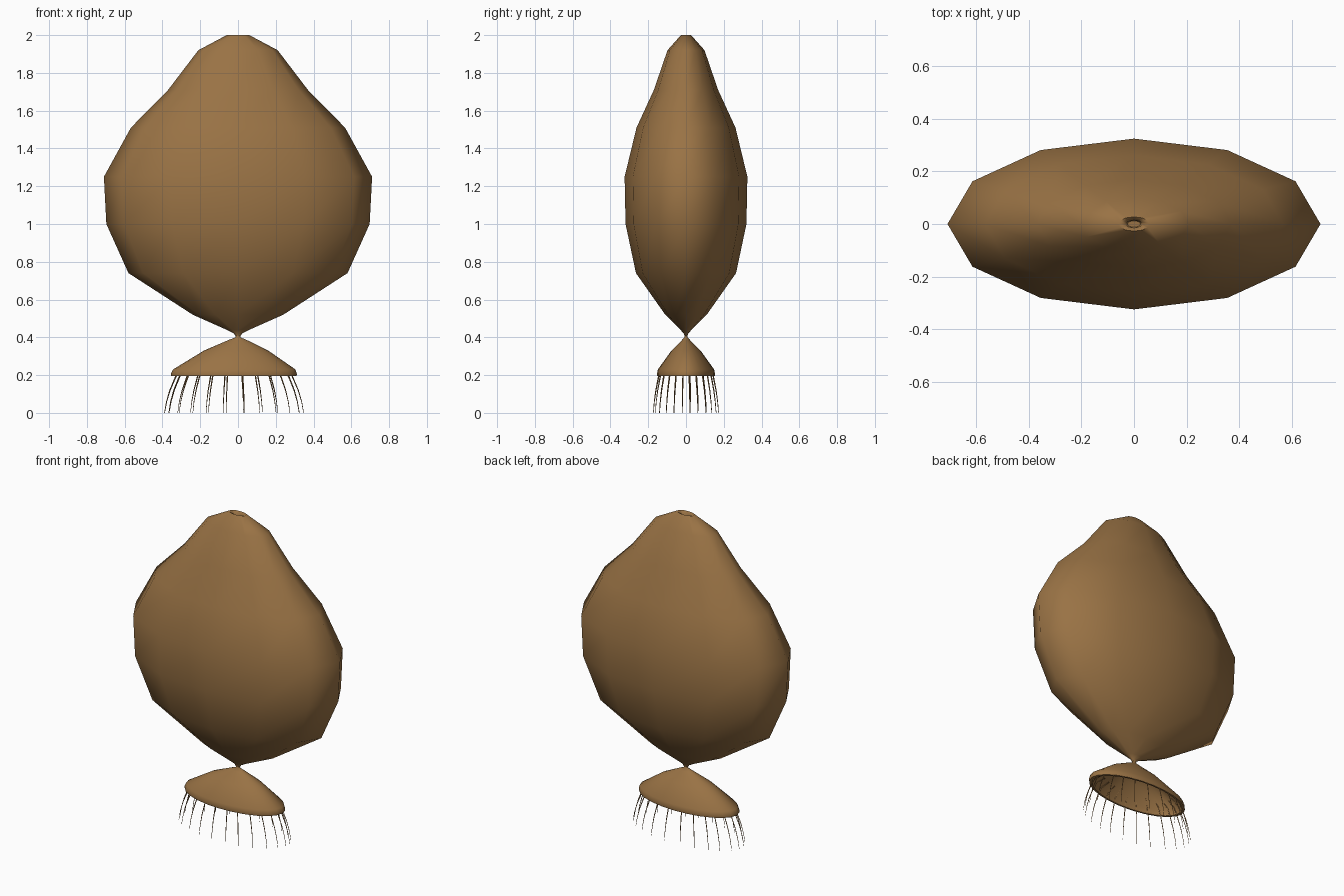
import bpy, bmesh, math, random

if "Cube" in bpy.data.objects:
    bpy.data.objects.remove(bpy.data.objects["Cube"])

random.seed(4)


def material(name, rgb):
    m = bpy.data.materials.new(name)
    m.diffuse_color = (*rgb, 1)
    m.use_nodes = True
    m.node_tree.nodes["Principled BSDF"].inputs["Base Color"].default_value = m.diffuse_color
    return m


BROWN = material("warm_brown", (0.32, 0.17, 0.059))


def finish(bm, name, angle):
    me = bpy.data.meshes.new(name)
    bmesh.ops.recalc_face_normals(bm, faces=bm.faces)
    bm.to_mesh(me)
    bm.free()
    ob = bpy.data.objects.new(name, me)
    bpy.context.collection.objects.link(ob)
    me.materials.append(BROWN)
    bpy.ops.object.select_all(action='DESELECT')
    ob.select_set(True)
    bpy.context.view_layer.objects.active = ob
    bpy.ops.object.shade_smooth_by_angle(angle=math.radians(angle))


def elliptic_loft(name, rings, sides, angle):
    """rings: (z, x radius, y radius, x offset), closed at both ends"""
    bm = bmesh.new()
    loops = []
    for z, rx, ry, ox in rings:
        loops.append([bm.verts.new((ox + rx * math.cos(math.tau * i / sides),
                                    ry * math.sin(math.tau * i / sides), z))
                      for i in range(sides)])
    for a, b in zip(loops, loops[1:]):
        for i in range(sides):
            j = (i + 1) % sides
            bm.faces.new((a[i], a[j], b[j], b[i]))
    bm.faces.new(loops[0])
    bm.faces.new(loops[-1])
    finish(bm, name, angle)


# Flattened pear-shaped body with a small dimple at the crown
elliptic_loft("body", [
    (0.405, 0.012, 0.008, 0), (0.42, 0.022, 0.011, 0), (0.44, 0.06, 0.03, 0),
    (0.52, 0.24, 0.11, 0), (0.74, 0.58, 0.265, 0), (1.0, 0.697, 0.32, 0),
    (1.25, 0.71, 0.325, 0), (1.51, 0.567, 0.262, 0), (1.71, 0.37, 0.17, 0),
    (1.92, 0.21, 0.098, 0), (2.0, 0.06, 0.027, 0), (1.99, 0.032, 0.015, 0),
    (1.95, 0.025, 0.012, 0)], 12, 60)

# Hollow bell hanging from the pinched neck
elliptic_loft("bell", [
    (0.415, 0.012, 0.008, 0), (0.40, 0.014, 0.009, 0), (0.385, 0.05, 0.022, -0.002),
    (0.33, 0.17, 0.077, -0.01), (0.23, 0.324, 0.149, -0.02),
    (0.205, 0.334, 0.154, -0.022), (0.194, 0.332, 0.152, -0.022),
    (0.194, 0.312, 0.142, -0.022), (0.225, 0.305, 0.139, -0.02),
    (0.315, 0.16, 0.072, -0.01), (0.365, 0.04, 0.018, 0)], 24, 60)

# Fringe of fine curved hairs, rooted along the inner wall of the bell
bm = bmesh.new()
COUNT, SIDES = 24, 4
path = [(0.27, 0.228), (0.23, 0.29), (0.19, 0.312), (0.12, 0.342), (0.06, 0.36), (0.0, 0.371)]
for h in range(COUNT):
    a = math.tau * (h + 0.5) / COUNT + random.uniform(-0.03, 0.03)
    previous = None
    for k, (z, r) in enumerate(path):
        cx, cy = -0.021 + r * math.cos(a), 0.47 * r * math.sin(a)
        w = 0.0035 if k < 3 else 0.0035 - 0.0008 * (k - 2)
        ring = [bm.verts.new((cx + w * math.cos(math.tau * i / SIDES),
                              cy + w * math.sin(math.tau * i / SIDES), z))
                for i in range(SIDES)]
        if previous:
            for i in range(SIDES):
                j = (i + 1) % SIDES
                bm.faces.new((previous[i], previous[j], ring[j], ring[i]))
        else:
            bm.faces.new(ring)
        previous = ring
    bm.faces.new(previous)
finish(bm, "fringe_hairs", 100)
